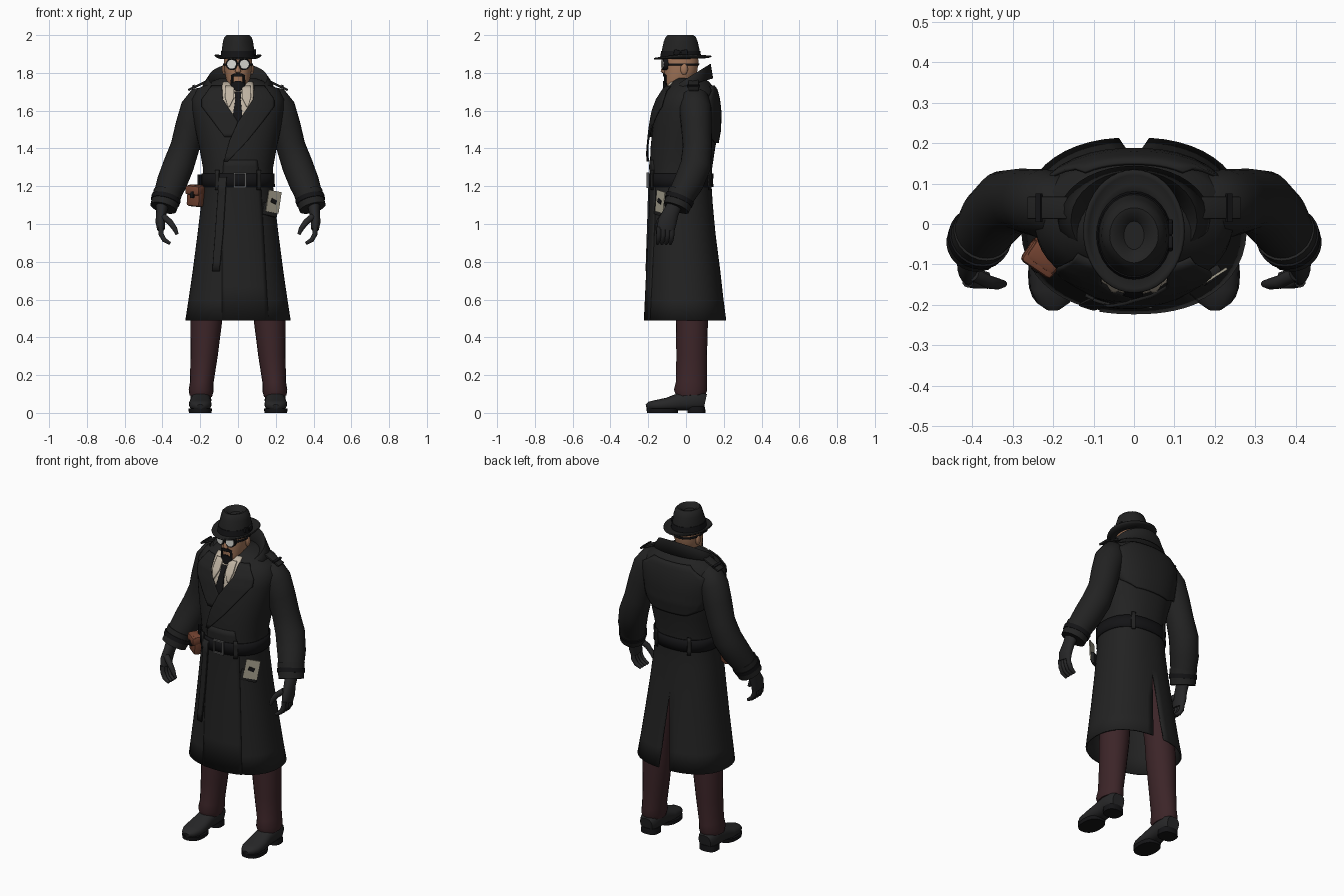
import bpy, bmesh, math
from mathutils import Vector, Matrix

if "Cube" in bpy.data.objects:
    bpy.data.objects.remove(bpy.data.objects["Cube"], do_unlink=True)
POWER = 2.3  # squareness of the body cross-sections
SIDES = ((-1, "right"), (1, "left"))

def material(name, *rgb):
    mat = bpy.data.materials.new(name)
    mat.use_nodes = True
    mat.diffuse_color = (*rgb, 1)
    mat.node_tree.nodes["Principled BSDF"].inputs["Base Color"].default_value = (*rgb, 1)
    return mat

coat_black = material("coat black", .016, .016, .016)
trim_black = material("trim black", .007, .007, .008)
glove_grey = material("glove grey", .02, .02, .021)
trouser_red = material("trouser maroon", .045, .018, .021)
skin = material("skin tan", .36, .18, .1)
cream = material("shirt cream", .52, .45, .36)
lens_white = material("lens white", .7, .7, .66)
leather = material("leather brown", .17, .055, .03)
paper_tone = material("paper beige", .38, .35, .27)
metal = material("metal grey", .1, .1, .1)

def finish(name, bm, mat, solid=0):
    bmesh.ops.remove_doubles(bm, verts=bm.verts, dist=0.0002)
    bmesh.ops.recalc_face_normals(bm, faces=bm.faces)
    mesh = bpy.data.meshes.new(name)
    bm.to_mesh(mesh)
    bm.free()
    mesh.materials.append(mat)
    obj = bpy.data.objects.new(name, mesh)
    bpy.context.collection.objects.link(obj)
    if solid:
        mod = obj.modifiers.new("thickness", "SOLIDIFY")
        mod.thickness, mod.offset = solid, 0
    bpy.ops.object.select_all(action="DESELECT")
    obj.select_set(True)
    bpy.context.view_layer.objects.active = obj
    bpy.ops.object.shade_smooth_by_angle(angle=math.radians(40))
    return obj

def sheet(name, rows, mat, solid=0, caps=(False, False)):
    """Join rows of points with quads, optionally filling the first and last row."""
    bm = bmesh.new()
    rows = [[bm.verts.new(p) for p in row] for row in rows]
    for a, b in zip(rows, rows[1:]):
        for i in range(len(a) - 1):
            bm.faces.new((a[i], a[i + 1], b[i + 1], b[i]))
    for row, cap in zip((rows[0], rows[-1]), caps):
        if cap:
            bm.faces.new(row[:-1])
    return finish(name, bm, mat, solid)

def oval(t, n):
    return [math.copysign(abs(w) ** (2 / n), w) for w in (math.cos(t), math.sin(t))]

def loft(name, pts, mat, flat=False, segs=20, n=2, caps=(True, True), solid=0, gap=lambda z: 0):
    """Tube through (x, y, z, rx, ry); flat keeps rings level; gap(z) opens the back."""
    rows = []
    for i, (x, y, z, rx, ry) in enumerate(pts):
        u, v = Vector((1, 0, 0)), Vector((0, 1, 0))
        if not flat:
            t = (Vector(pts[min(i + 1, len(pts) - 1)][:3]) - Vector(pts[max(i - 1, 0)][:3])).normalized()
            ref = Vector((0, 0, 1)) if abs(t.y) > .8 else Vector((0, 1, 0))
            u = ref.cross(t).normalized()
            v = t.cross(u)
        start, span = math.pi / 2 + gap(z), 2 * math.pi - 2 * gap(z)
        ring = [oval(start + span * k / segs, n) for k in range(segs + 1)]
        rows.append([Vector((x, y, z)) + u * rx * a + v * ry * b for a, b in ring])
    return sheet(name, rows, mat, solid, caps)

def box(name, loc, size, mat, rot=(0, 0, 0), bevel=0):
    bm = bmesh.new()
    bmesh.ops.create_cube(bm, size=1)
    bmesh.ops.scale(bm, vec=size, verts=bm.verts)
    if bevel:
        bmesh.ops.bevel(bm, geom=bm.edges, offset=bevel, segments=2, affect="EDGES", profile=.5)
    turn = Matrix.Rotation(rot[2], 4, "Z") @ Matrix.Rotation(rot[1], 4, "Y") @ Matrix.Rotation(rot[0], 4, "X")
    bm.transform(Matrix.Translation(loc) @ turn)
    return finish(name, bm, mat)

def ball(name, loc, size, mat):
    bm = bmesh.new()
    bmesh.ops.create_uvsphere(bm, u_segments=14, v_segments=10, radius=1)
    bm.transform(Matrix.Translation(loc) @ Matrix.Diagonal((*size, 1)))
    return finish(name, bm, mat)

def section(profile, z):
    """Centre y and radii of a body profile of (z, front, back, half width)."""
    z = min(max(z, profile[0][0]), profile[-1][0])
    a, b = next(pair for pair in zip(profile, profile[1:]) if z <= pair[1][0])
    f, r, w = (p + (q - p) * (z - a[0]) / (b[0] - a[0]) for p, q in zip(a[1:], b[1:]))
    return (f + r) / 2, w, (r - f) / 2

def panel(name, profile, rows, off, mat, side=-1, n=POWER):
    """Cloth panel of (z, x0, x1) rows hugging the front or back of a profile."""
    grid = []
    for a, b in zip(rows, rows[1:]):
        for k in range(5):
            z, x0, x1 = (p + (q - p) * k / 4 for p, q in zip(a, b))
            cy, rx, ry = section(profile, z)
            xs = [x0 + (x1 - x0) * j / 12 for j in range(13)]
            depth = [(1 - min(abs(x) / (rx + off), .99) ** n) ** (1 / n) for x in xs]
            grid.append([(x, cy + side * (ry + off) * d, z) for x, d in zip(xs, depth)])
    return sheet(name, grid, mat, .008)

def body(name, profile, mat, n, caps, **extra):
    pts = [(0, (f + b) / 2, z, w, (b - f) / 2) for z, f, b, w in profile]
    return loft(name, pts, mat, True, 48, n, caps, **extra)

def band(name, profile, z0, z1, off, mat, n=POWER):
    rings = [(z, *section(profile, z)) for z in (z0, (z0 + z1) / 2, z1)]
    return loft(name, [(0, c, z, w + off, d + off) for z, c, w, d in rings], mat, True, 48, n, (False, False), .006)

# Long coat, open at the hem with a slit at the back
COAT = [(.49, -.215, .21, .275), (.6, -.21, .195, .258), (.75, -.203, .178, .236), (.95, -.193, .152, .21),
        (1.1, -.187, .138, .192), (1.22, -.185, .13, .18), (1.3, -.187, .135, .182), (1.4, -.184, .15, .2),
        (1.5, -.174, .168, .222), (1.6, -.157, .17, .24), (1.66, -.138, .162, .242), (1.71, -.107, .15, .215),
        (1.75, -.075, .12, .14), (1.77, -.05, .09, .09)]
body("coat", COAT, coat_black, POWER, (False, True), solid=.008, gap=lambda z: .1 * max(0, (.95 - z) / .46))
panel("coat_overlap", COAT, [(1.34, -.075, .1), (1.2, -.085, .12), (.49, -.085, .16)], .004, coat_black)
YOKE = [(1.73, .12), (1.66, .22), (1.52, .215), (1.47, .19), (1.43, .11)]
panel("back_yoke", COAT, [(z, -w, w) for z, w in YOKE], .014, coat_black, side=1)

# Shirt, tie and lapels
panel("shirt_front", COAT, [(1.75, -.08, .08), (1.66, -.095, .085), (1.53, -.03, 0)], .006, cream)
panel("tie", COAT, [(1.7, -.018, .018), (1.66, -.014, .014), (1.58, -.026, .022), (1.5, -.03, .015)], .013, trim_black)
LAPEL = [(1.73, .085, .14), (1.66, .08, .19), (1.62, .055, .19), (1.54, 0, .13)]
LAPEL_ENDS = {-1: [(1.46, .03, .07)], 1: [(1.44, -.045, .05), (1.33, -.075, -.055)]}
for s, side in SIDES:
    flap = [(1.73, .02, .065), (1.67, .02, .068), (1.62, .045, .055)]
    panel(side + "_shirt_collar", COAT, [(z, s * a, s * b) for z, a, b in flap], .016, cream)
    panel(side + "_lapel", COAT, [(z, s * a, s * b) for z, a, b in LAPEL + LAPEL_ENDS[s]], .018 + s * .004, coat_black)

# Raised collar, leaning out at the back and dropping toward the front
arc = [math.radians(-148 + 296 * k / 32) for k in range(33)]
COLLAR = [(.1, 0, .085, 1.72, .02), (.155, .01, .12, 1.77, .075), (.185, .015, .125, 1.735, .035)]
sheet("coat_collar", [[(w * math.sin(a), y + d * math.cos(a), z + rise * math.cos(a)) for a in arc]
                      for w, y, d, z, rise in COLLAR], coat_black, .008)

# Belt, buckle and hanging belt end
band("belt", COAT, 1.195, 1.268, .01, trim_black)
panel("hanging_belt_end", COAT, [(1.25, -.1, -.06), (.95, -.12, -.078), (.75, -.135, -.098)], .018, coat_black)
for s, side in SIDES:
    box("buckle_side", (.01 + s * .03, -.202, 1.232), (.009, .012, .08), metal)
    box("buckle_bar", (.01, -.202, 1.232 + s * .036), (.06, .012, .009), metal)
    for facing in (-1, 1):
        panel(side + "_belt_loop", COAT, [(1.285, s * .1, s * .12), (1.18, s * .1, s * .12)], .016, coat_black, facing)

# Head, neck and nose
HEAD = [(1.7, -.112, -.06, .024), (1.72, -.114, -.01, .045), (1.76, -.114, .04, .062), (1.81, -.114, .06, .071),
        (1.86, -.116, .066, .075), (1.92, -.11, .06, .07)]
body("head", HEAD, skin, 2.1, (True, True))
loft("neck", [(0, -.01, 1.66, .056, .056), (0, -.015, 1.8, .054, .056)], skin, True)
loft("shirt_neckband", [(0, -.015, 1.68, .068, .07), (0, -.015, 1.755, .062, .064)], cream, True, caps=(False, False), solid=.005)
loft("nose", [(0, -.11, 1.85, .007, .01), (0, -.118, 1.825, .011, .012), (0, -.12, 1.806, .016, .014),
              (0, -.113, 1.797, .009, .008)], skin, True, 12)

# Moustache and goatee
panel("moustache", HEAD, [(1.798, -.014, .014), (1.79, -.03, .03), (1.781, -.034, .034)], .004, trim_black, n=2.1)
panel("goatee", HEAD, [(1.758, -.012, .012), (1.745, -.034, .034), (1.72, -.036, .036), (1.703, -.02, .02)], .005, trim_black, n=2.1)
ball("chin_tuft", (0, -.108, 1.712), (.02, .016, .018), trim_black)

# Round glasses with a strap, ears and beard sides
band("glasses_strap", HEAD, 1.84, 1.85, .003, trim_black, 2.1)
box("glasses_bridge", (0, -.124, 1.848), (.03, .008, .007), trim_black)
for s, side in SIDES:
    ball(side + "_ear", (s * .074, -.01, 1.82), (.011, .02, .03), skin)
    panel(side + "_beard_line", HEAD, [(1.79, s * .026, s * .036), (1.735, s * .026, s * .036)], .004, trim_black, n=2.1)
    for part, r, d, mat in (("rim", .031, 0, trim_black), ("lens", .024, .004, lens_white)):
        loft(f"{side}_glasses_{part}", [(s * .029, -.1 - d, 1.846, r, r), (s * .034, -.124 - d, 1.846, r, r)], mat)

# Hat with curled brim, band and pinched crown
circle = [2 * math.pi * j / 40 for j in range(41)]
BRIM = ((0, 0), (.4, -.004), (.8, .004), (1, .014))
sheet("hat_brim", [[((.08 + .043 * k) * math.cos(a), -.022 + .004 * k + (.095 + .057 * k) * math.sin(a),
                     1.882 + lift * (.4 + .6 * math.cos(a) ** 2) - .012 * k * max(0, -math.sin(a)))
                    for a in circle] for k, lift in BRIM], coat_black, .007)
CROWN = [(1.876, .09, .106), (1.92, .086, .1), (1.965, .08, .09), (1.988, .073, .081), (2, .06, .068),
         (1.997, .045, .054), (1.975, .025, .035)]
crown = loft("hat_crown", [(0, -.028, z, w, d) for z, w, d in CROWN], coat_black, True, 32)
for v in crown.data.vertices:
    if v.co.z > 1.95 and v.co.y < -.05:
        v.co.x *= 1 + (v.co.y + .05) * 3.5
loft("hat_band", [(0, -.028, 1.882, .093, .109), (0, -.028, 1.915, .089, .104)], trim_black, True, 32)
for s in (-1, 1):
    box("hat_bow", (.09, -.028 + s * .02, 1.907), (.012, .034, .03), trim_black, (s * .3, 0, 0), .004)

for s, side in SIDES:
    def limb(name, pts, mat, **extra):
        return loft(f"{side}_{name}", [(s * p[0], p[1], p[2], p[3], p[-1]) for p in pts], mat, **extra)
    # Sleeves, cuffs and shoulder straps
    limb("sleeve", [(.15, .04, 1.69, .045), (.185, .045, 1.665, .075), (.22, .05, 1.61, .085), (.25, .055, 1.52, .081),
                    (.28, .06, 1.41, .077), (.315, .052, 1.31, .082), (.35, .015, 1.22, .08), (.38, -.03, 1.14, .07),
                    (.395, -.052, 1.09, .066)], coat_black, segs=24)
    limb("cuff", [(.372, -.02, 1.165, .076), (.395, -.052, 1.085, .071)], coat_black, segs=24)
    limb("cuff_strap", [(.38, -.032, 1.138, .079), (.386, -.041, 1.116, .077)], trim_black, segs=24)
    box(side + "_shoulder_strap", (s * .205, .04, 1.737), (.13, .055, .012), coat_black, (0, s * .45, 0), .004)
    box(side + "_strap_loop", (s * .235, .04, 1.73), (.014, .07, .012), trim_black, (0, s * .45, 0))
    # Gloved hands
    limb("palm", [(.4, -.055, 1.11, .034, .038), (.405, -.08, 1.06, .028, .042), (.411, -.1, 1.01, .026, .05),
                  (.408, -.107, .97, .02, .046)], glove_grey)
    limb("thumb", [(.395, -.125, 1.04, .017), (.36, -.143, 1.01, .017), (.335, -.148, .975, .014), (.322, -.148, .945, .009)],
         glove_grey, segs=10)
    for y in (-.143, -.12, -.097, -.075):
        limb("finger", [(.41, y, .985, .014), (.407, y, .945, .014), (.39, y - .004, .915, .013), (.36, y - .008, .897, .009)],
             glove_grey, segs=10)
    # Trousers
    limb("trouser_leg", [(.1, .02, 1, .08), (.16, .03, .6, .084), (.168, .031, .48, .083, .085), (.18, .03, .3, .072, .081),
                         (.192, .028, .16, .062, .082), (.195, .024, .12, .066, .088), (.197, .026, .09, .06, .076)], trouser_red)
    # Shoes with sole and heel
    limb("shoe", [(.197, .102, .06, .04, .04), (.197, .08, .065, .052, .05), (.197, .03, .068, .056, .055),
                  (.198, -.04, .058, .053, .045), (.2, -.1, .046, .06, .034), (.2, -.16, .04, .057, .028),
                  (.2, -.195, .037, .04, .022), (.2, -.211, .033, .016, .012)], glove_grey, n=2.5)
    limb("heel", [(.197, .055, 0, .054, .048), (.197, .055, .035, .052, .046)], trim_black, flat=True, n=2.6)
    limb("sole", [(.2, -.125, 0, .06, .082), (.2, -.125, .022, .062, .084)], trim_black, flat=True, n=2.4)

# Hip bag on the right
box("hip_bag", (-.222, -.078, 1.15), (.085, .062, .115), leather, (0, .08, -.6), .014)
box("hip_bag_flap", (-.227, -.086, 1.178), (.09, .066, .05), leather, (0, .08, -.6), .012)
box("hip_bag_clasp", (-.24, -.107, 1.155), (.02, .024, .035), trim_black, (0, .08, -.6), .004)
box("hip_bag_strap", (-.195, -.06, 1.225), (.016, .05, .075), trim_black, (0, 0, -.6))

# Folded paper in the left pocket
box("coat_pocket", (.168, -.135, 1.075), (.095, .02, .065), coat_black, (0, .2, .57), .005)
box("paper", (.188, -.136, 1.118), (.08, .006, .115), paper_tone, (0, .17, .57))
box("paper_mark", (.19, -.141, 1.12), (.034, .004, .022), trim_black, (0, .4, .57))
